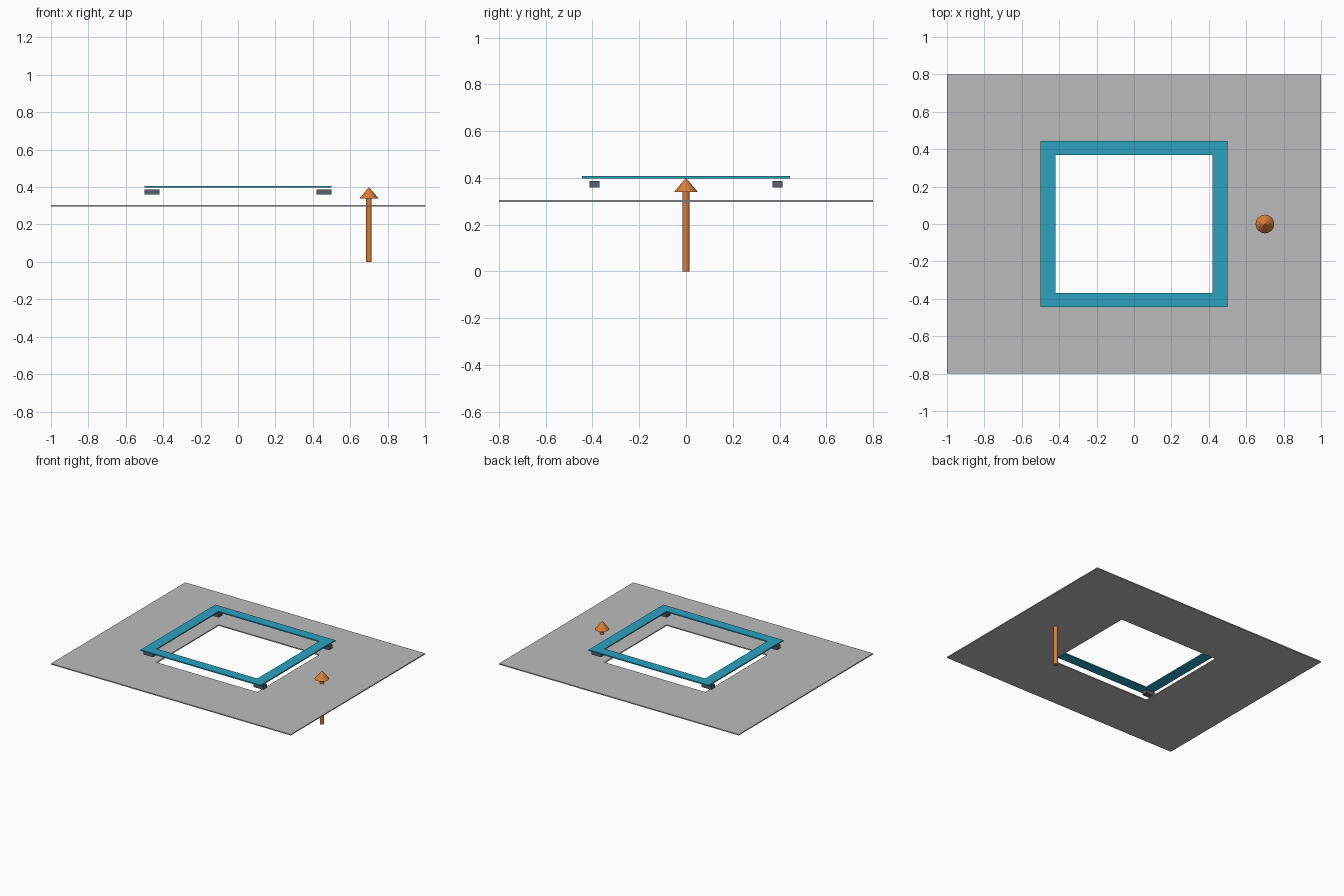
import bpy
import bmesh
from mathutils import Matrix

if "Cube" in bpy.data.objects:
    bpy.data.objects.remove(bpy.data.objects["Cube"])


def material(name, rgb):
    m = bpy.data.materials.new(name)
    m.diffuse_color = (*rgb, 1.0)
    m.use_nodes = True
    m.node_tree.nodes["Principled BSDF"].inputs["Base Color"].default_value = m.diffuse_color
    return m


grey = material("light grey", (0.5, 0.5, 0.5))
teal = material("teal blue", (0.025, 0.36, 0.53))
slate = material("dark slate", (0.1, 0.12, 0.15))
orange = material("orange", (0.68, 0.21, 0.04))


def add_object(name, bm, mat):
    bmesh.ops.recalc_face_normals(bm, faces=bm.faces)
    mesh = bpy.data.meshes.new(name)
    bm.to_mesh(mesh)
    bm.free()
    mesh.materials.append(mat)
    obj = bpy.data.objects.new(name, mesh)
    bpy.context.collection.objects.link(obj)
    return obj


def ring_slab(name, outer, inner, z0, z1, mat):
    """Flat rectangular slab with a rectangular opening; sizes are half extents."""
    bm = bmesh.new()
    signs = [(-1, -1), (1, -1), (1, 1), (-1, 1)]
    loops = [[bm.verts.new((sx * half[0], sy * half[1], z)) for sx, sy in signs]
             for half, z in ((outer, z0), (outer, z1), (inner, z1), (inner, z0))]
    for k in range(4):
        a, b = loops[k], loops[(k + 1) % 4]
        for i in range(4):
            j = (i + 1) % 4
            bm.faces.new((a[i], a[j], b[j], b[i]))
    return add_object(name, bm, mat)


def box(name, center, size, mat):
    bm = bmesh.new()
    bmesh.ops.create_cube(bm, size=1.0,
                          matrix=Matrix.Translation(center) @ Matrix.Diagonal((*size, 1)))
    return add_object(name, bm, mat)


def tapered(name, x, z0, z1, r0, r1, sides, mat):
    bm = bmesh.new()
    bmesh.ops.create_cone(bm, cap_ends=True, segments=sides, radius1=r0, radius2=r1,
                          depth=z1 - z0, matrix=Matrix.Translation((x, 0, (z0 + z1) / 2)))
    return add_object(name, bm, mat)


OPENING = (0.42, 0.37)

# Large panel with a window opening, and the raised border above it
ring_slab("panel", (1.0, 0.8), OPENING, 0.297, 0.305, grey)
ring_slab("raised_frame", (0.5, 0.445), OPENING, 0.398, 0.407, teal)

# Pads under the four frame corners
for sx, side in ((-1, "left"), (1, "right")):
    for sy, end in ((-1, "front"), (1, "back")):
        box(f"corner_pad_{end}_{side}", (sx * 0.46, sy * 0.391, 0.373),
            (0.08, 0.043, 0.028), slate)

# Upward arrow through the panel
tapered("arrow_shaft", 0.7, 0.0, 0.34, 0.015, 0.015, 16, orange)
tapered("arrow_head", 0.7, 0.34, 0.4, 0.05, 0.0, 16, orange)
